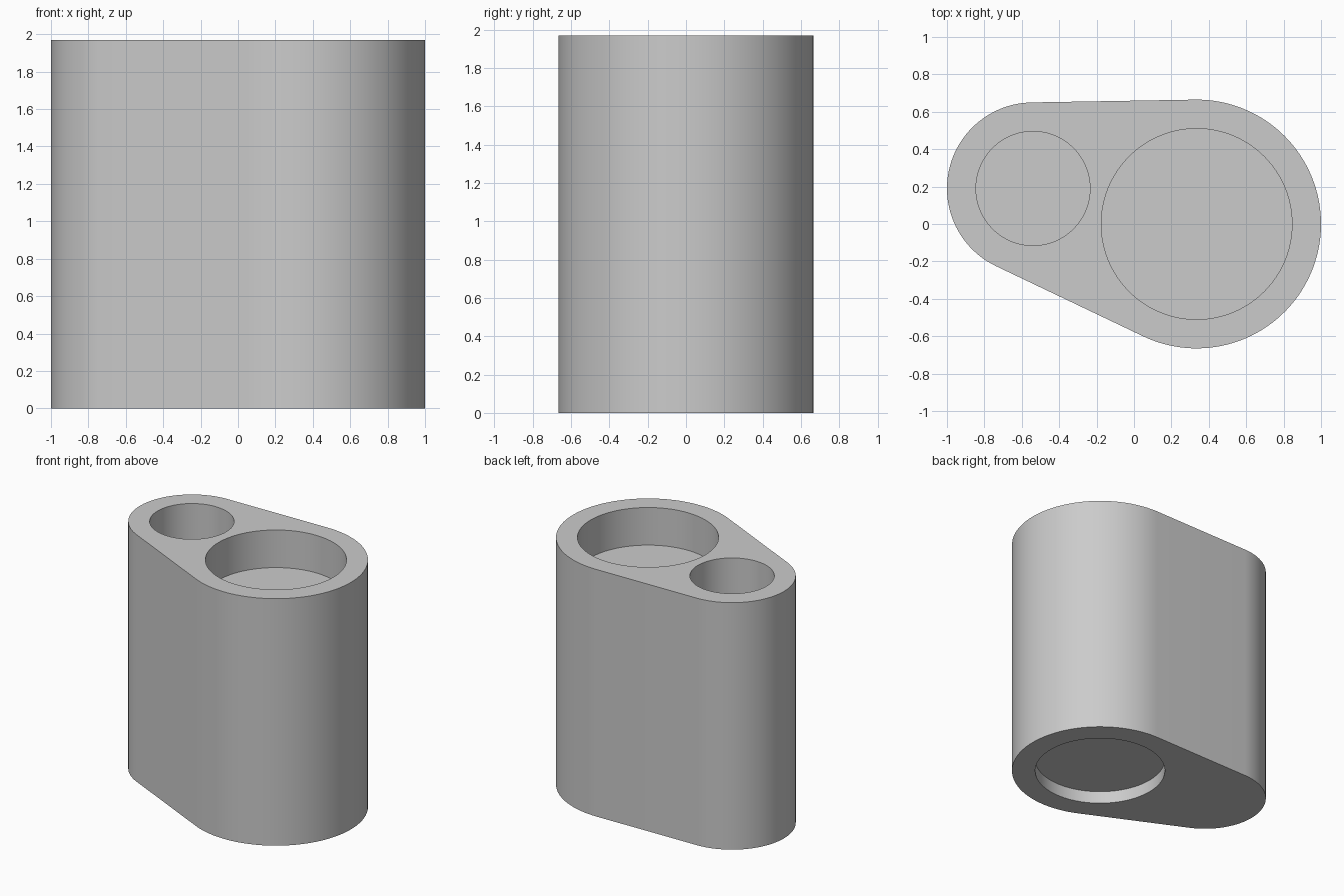
import bpy, bmesh
from math import atan2, acos, hypot, pi, cos, sin

cube = bpy.data.objects.get("Cube")
if cube:
    bpy.data.objects.remove(cube, do_unlink=True)

HEIGHT = 1.97
BIG = (0.335, 0.0, 0.665)      # x, y, radius of the large rounded end
SMALL = (-0.54, 0.19, 0.46)    # x, y, radius of the small rounded end

gray = bpy.data.materials.new("plain_gray")
gray.use_nodes = True
gray.diffuse_color = (0.6, 0.6, 0.6, 1)
gray.node_tree.nodes["Principled BSDF"].inputs["Base Color"].default_value = (0.6, 0.6, 0.6, 1)


def arc(circle, start, end, steps):
    x, y, r = circle
    angles = [start + (end - start) * i / steps for i in range(steps + 1)]
    return [(x + r * cos(a), y + r * sin(a)) for a in angles]


def prism(name, outline, z0, z1):
    """Extrude a counter-clockwise outline from z0 to z1."""
    bm = bmesh.new()
    base = bm.faces.new([bm.verts.new((x, y, z0)) for x, y in outline])
    top = bmesh.ops.extrude_face_region(bm, geom=[base], use_keep_orig=True)
    verts = [v for v in top["geom"] if isinstance(v, bmesh.types.BMVert)]
    bmesh.ops.translate(bm, verts=verts, vec=(0, 0, z1 - z0))
    bmesh.ops.recalc_face_normals(bm, faces=bm.faces)
    mesh = bpy.data.meshes.new(name)
    bm.to_mesh(mesh)
    bm.free()
    mesh.materials.append(gray)
    obj = bpy.data.objects.new(name, mesh)
    bpy.context.collection.objects.link(obj)
    return obj


# Body: two round ends joined by their tangent lines
dx, dy = SMALL[0] - BIG[0], SMALL[1] - BIG[1]
phi = atan2(dy, dx)
beta = acos((BIG[2] - SMALL[2]) / hypot(dx, dy))
outline = arc(BIG, phi + beta, phi - beta + 2 * pi, 72)
outline += arc(SMALL, phi - beta, phi + beta, 48)
body = prism("holder_body", outline, 0, HEIGHT)

bpy.ops.object.select_all(action='DESELECT')
bpy.context.view_layer.objects.active = body
body.select_set(True)

# Recesses: wide and narrow cups on top, shallow recess underneath
recesses = [
    ("wide_cup", BIG, 0.51, HEIGHT - 0.3, HEIGHT + 0.2),
    ("narrow_cup", SMALL, 0.305, HEIGHT - 0.55, HEIGHT + 0.2),
    ("base_recess", BIG, 0.49, -0.2, 0.1),
]
for name, (x, y, _), radius, z0, z1 in recesses:
    cutter = prism(name, arc((x, y, radius), 0, 2 * pi, 96)[:-1], z0, z1)
    cutter.hide_render = True
    cut = body.modifiers.new(name, 'BOOLEAN')
    cut.operation = 'DIFFERENCE'
    cut.solver = 'EXACT'
    cut.object = cutter
    bpy.ops.object.modifier_apply(modifier=cut.name)
    bpy.data.objects.remove(cutter, do_unlink=True)

bpy.ops.object.shade_smooth_by_angle(angle=pi / 6)
